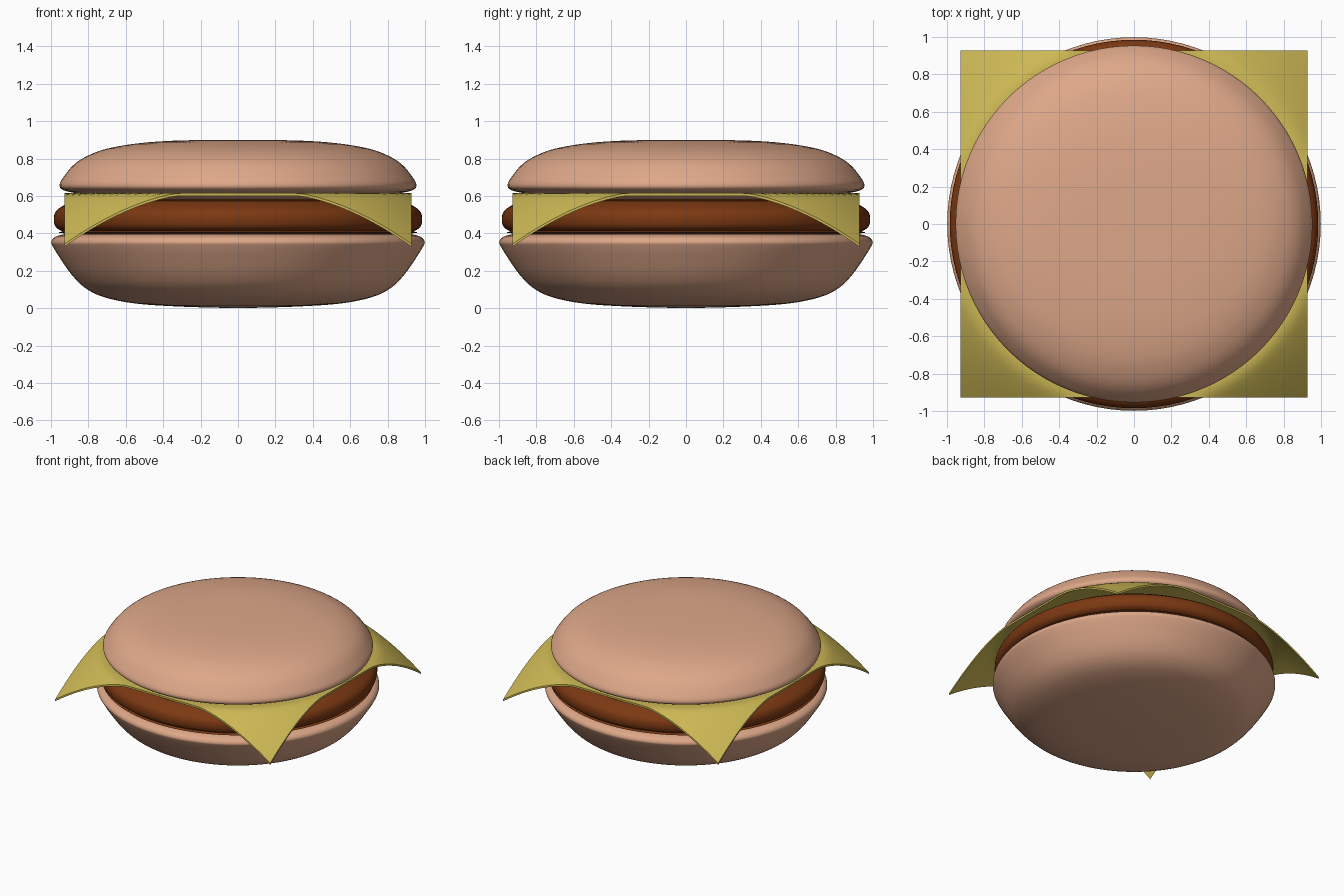
import bpy, bmesh, math
from mathutils import Vector

if "Cube" in bpy.data.objects:
    bpy.data.objects.remove(bpy.data.objects["Cube"])


def material(name, rgb):
    m = bpy.data.materials.new(name)
    m.diffuse_color = (*rgb, 1)
    m.use_nodes = True
    m.node_tree.nodes["Principled BSDF"].inputs["Base Color"].default_value = m.diffuse_color
    return m


def finish(bm, name, mat, angle=40):
    mesh = bpy.data.meshes.new(name)
    bm.to_mesh(mesh)
    bm.free()
    ob = bpy.data.objects.new(name, mesh)
    bpy.context.collection.objects.link(ob)
    mesh.materials.append(mat)
    bpy.ops.object.select_all(action='DESELECT')
    ob.select_set(True)
    bpy.context.view_layer.objects.active = ob
    bpy.ops.object.shade_smooth_by_angle(angle=math.radians(angle))
    return ob


def smooth_profile(pts, steps=4):
    # Catmull-Rom curve through the profile points
    p = [Vector(q) for q in pts]
    p = [p[0]] + p + [p[-1]]
    out = []
    for a, b, c, d in zip(p, p[1:], p[2:], p[3:]):
        for i in range(steps):
            t = i / steps
            out.append(0.5 * (2 * b + (c - a) * t + (2 * a - 5 * b + 4 * c - d) * t * t
                              + (3 * b - a - 3 * c + d) * t ** 3))
    return out + [p[-1]]


def lathe(name, pts, mat, segments=96):
    bm = bmesh.new()
    verts = [bm.verts.new((max(r, 0), 0, z)) for r, z in smooth_profile(pts)]
    edges = [bm.edges.new(e) for e in zip(verts, verts[1:])]
    bmesh.ops.spin(bm, geom=verts + edges, cent=(0, 0, 0), axis=(0, 0, 1),
                   angle=math.tau, steps=segments, use_duplicate=False)
    bmesh.ops.remove_doubles(bm, verts=bm.verts, dist=1e-4)
    bmesh.ops.recalc_face_normals(bm, faces=bm.faces)
    return finish(bm, name, mat)


bread = material("bread", (0.73, 0.39, 0.25))
meat = material("meat", (0.2, 0.04, 0.006))
yellow = material("cheese", (0.61, 0.48, 0.09))

# Bottom bun
lathe("bottom_bun", [(0, 0), (0.3, 0.008), (0.55, 0.025), (0.72, 0.06), (0.82, 0.11),
                     (0.89, 0.18), (0.95, 0.265), (0.99, 0.33), (0.998, 0.355),
                     (0.98, 0.38), (0.93, 0.395), (0.85, 0.4), (0, 0.4)], bread)

# Patty
lathe("patty", [(0, 0.4), (0.88, 0.4), (0.94, 0.412), (0.975, 0.435), (0.985, 0.475),
                (0.975, 0.515), (0.94, 0.545), (0.88, 0.572), (0.8, 0.582), (0, 0.582)], meat)

# Top bun
lathe("top_bun", [(0, 0.9), (0.3, 0.897), (0.52, 0.883), (0.7, 0.853), (0.81, 0.812),
                  (0.88, 0.765), (0.93, 0.705), (0.953, 0.665), (0.945, 0.638),
                  (0.9, 0.621), (0.8, 0.606), (0.65, 0.584), (0, 0.582)], bread)

# Cheese slice: flat square with corners drooping past the patty rim
bm = bmesh.new()
bmesh.ops.create_grid(bm, x_segments=56, y_segments=56, size=0.928)
for v in bm.verts:
    t = max(0, (v.co.xy.length - 0.98) / 0.332)
    v.co.z = 0.615 - 0.272 * t ** 1.2
# Lower skin and rim, extruded straight down so the outline stays square
bmesh.ops.recalc_face_normals(bm, faces=bm.faces)
top = bm.faces[:]
lower = bmesh.ops.extrude_face_region(bm, geom=top, use_keep_orig=True)["geom"]
bmesh.ops.translate(bm, vec=(0, 0, -0.014),
                    verts=[g for g in lower if isinstance(g, bmesh.types.BMVert)])
bmesh.ops.recalc_face_normals(bm, faces=bm.faces)
finish(bm, "cheese_slice", yellow)
